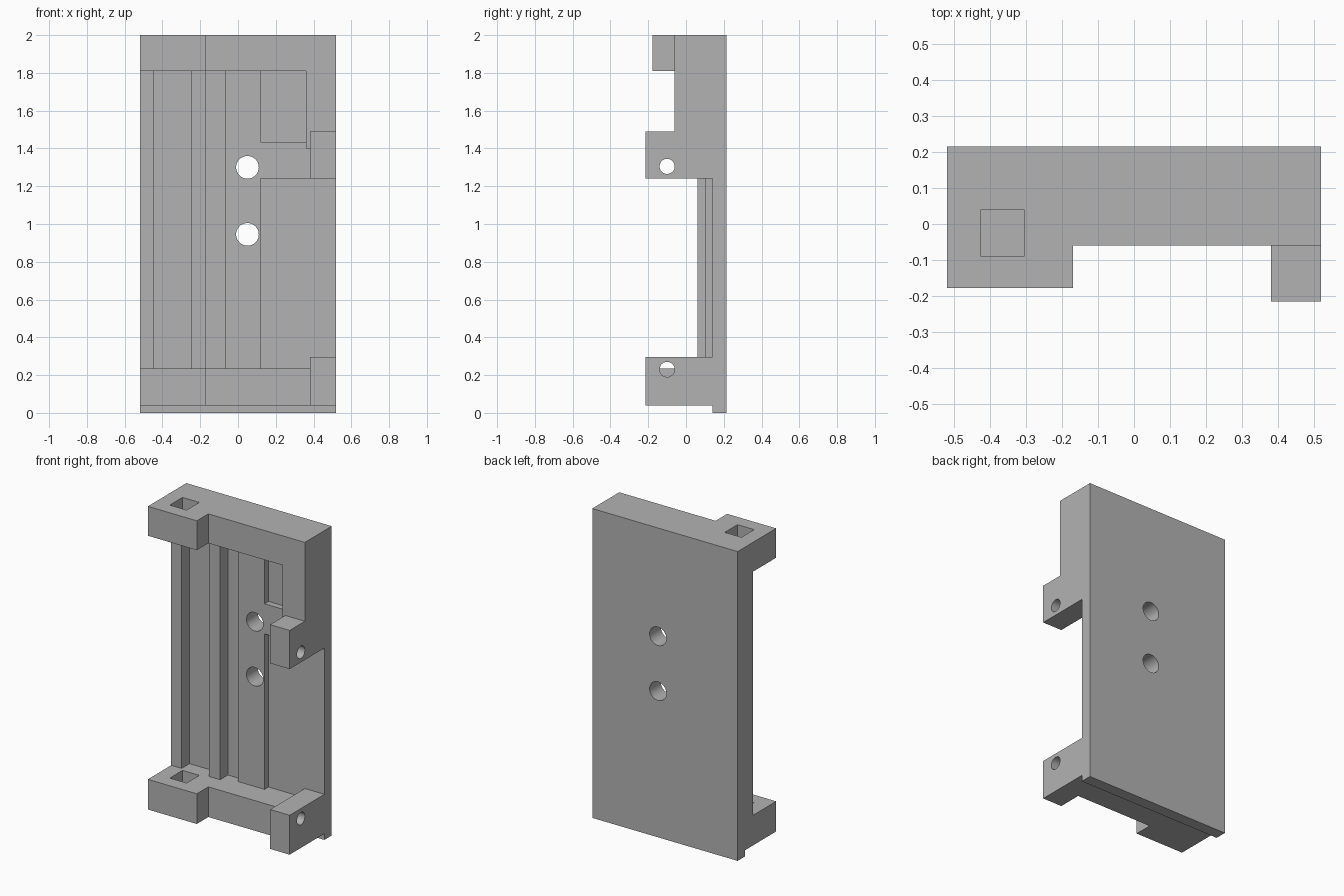
import bpy
import bmesh
import math
from mathutils import Matrix, Vector

cube = bpy.data.objects.get("Cube")
if cube:
    bpy.data.objects.remove(cube, do_unlink=True)

grey = bpy.data.materials.new("plain grey")
grey.use_nodes = True
colour = (0.45, 0.45, 0.45, 1)
grey.diffuse_color = colour
grey.node_tree.nodes["Principled BSDF"].inputs["Base Color"].default_value = colour

BACK, FLOOR, BAR = 0.215, 0.14, -0.06    # y of back, plate front and frame bars
EMBED = 0.18                             # parts are rooted inside the plate
SIDE = 0.52                              # half width


def make_object(name, bm):
    mesh = bpy.data.meshes.new(name)
    bm.to_mesh(mesh)
    bm.free()
    mesh.materials.append(grey)
    obj = bpy.data.objects.new(name, mesh)
    bpy.context.collection.objects.link(obj)
    return obj


def box(name, x, y, z):
    low, high = Vector((x[0], y[0], z[0])), Vector((x[1], y[1], z[1]))
    bm = bmesh.new()
    bmesh.ops.create_cube(bm, size=1, matrix=Matrix.Translation((low + high) / 2)
                          @ Matrix.Diagonal((high - low).to_4d()))
    return make_object(name, bm)


def rod(name, centre, radius, length, axis):
    bm = bmesh.new()
    turn = Matrix.Rotation(math.pi / 2, 4, "Y" if axis == "X" else "X")
    bmesh.ops.create_cone(bm, cap_ends=True, segments=40, radius1=radius,
                          radius2=radius, depth=length,
                          matrix=Matrix.Translation(centre) @ turn)
    return make_object(name, bm)


def combine(body, parts, operation):
    """Merge helper parts into the body, or cut them from it."""
    for part in parts:
        part.hide_render = True
        mod = body.modifiers.new(part.name, "BOOLEAN")
        mod.operation, mod.solver, mod.object = operation, "EXACT", part
    bpy.context.view_layer.update()
    graph = bpy.context.evaluated_depsgraph_get()
    mesh = bpy.data.meshes.new_from_object(body.evaluated_get(graph))
    body.modifiers.clear()
    body.data = mesh
    for part in parts:
        bpy.data.objects.remove(part, do_unlink=True)


# Back plate
body = box("mounting_bracket", (-SIDE, SIDE), (FLOOR, BACK), (0, 2))
parts = []

# Lengthwise ridges on the plate
for name, x, front in (("outer_ridge", (-SIDE, -0.445), 0.06),
                       ("middle_ridge", (-0.25, -0.17), 0.06),
                       ("wide_ridge", (-0.07, 0.12), 0.10)):
    parts.append(box(name, x, (front, EMBED), (0.1, 1.9)))
parts.append(box("shelf", (0.1, 0.4), (0.10, EMBED), (1.24, 1.435)))

# Top and bottom bars, each with a deeper right-hand block
for name, z in (("bottom", (0.04, 0.235)), ("top", (1.81, 2))):
    right_end = SIDE if name == "top" else 0.45
    parts.append(box(name + "_bar", (-SIDE, right_end), (BAR, EMBED), z))
    parts.append(box(name + "_block", (-SIDE, -0.17), (-0.178, EMBED), z))

# Left wall and the two hinge lugs
parts.append(box("side_wall", (0.36, SIDE), (BAR, EMBED), (1.40, 1.9)))
for name, z in (("lower_lug", (0.04, 0.295)), ("upper_lug", (1.24, 1.49))):
    parts.append(box(name, (0.38, SIDE), (-0.215, EMBED), z))
combine(body, parts, "UNION")

# Screw holes, hinge pin holes and square sockets
cutters = [rod("screw_hole", (0.05, 0.1, z), 0.06, 0.6, "Y") for z in (0.945, 1.3)]
cutters += [rod("pin_hole", (0.45, -0.1, z), 0.04, 0.3, "X") for z in (0.23, 1.305)]
for z in ((0.1, 0.4), (1.7, 2.1)):
    cutters.append(box("square_socket", (-0.425, -0.305), (-0.09, 0.04), z))
combine(body, cutters, "DIFFERENCE")

# Merge flat regions and smooth only the round holes
bm = bmesh.new()
bm.from_mesh(body.data)
bmesh.ops.remove_doubles(bm, verts=bm.verts, dist=0.0001)
bmesh.ops.dissolve_limit(bm, angle_limit=0.01, verts=bm.verts, edges=bm.edges)
bm.to_mesh(body.data)
bm.free()
bpy.ops.object.select_all(action="DESELECT")
body.select_set(True)
bpy.context.view_layer.objects.active = body
bpy.ops.object.shade_smooth_by_angle(angle=math.radians(30))
